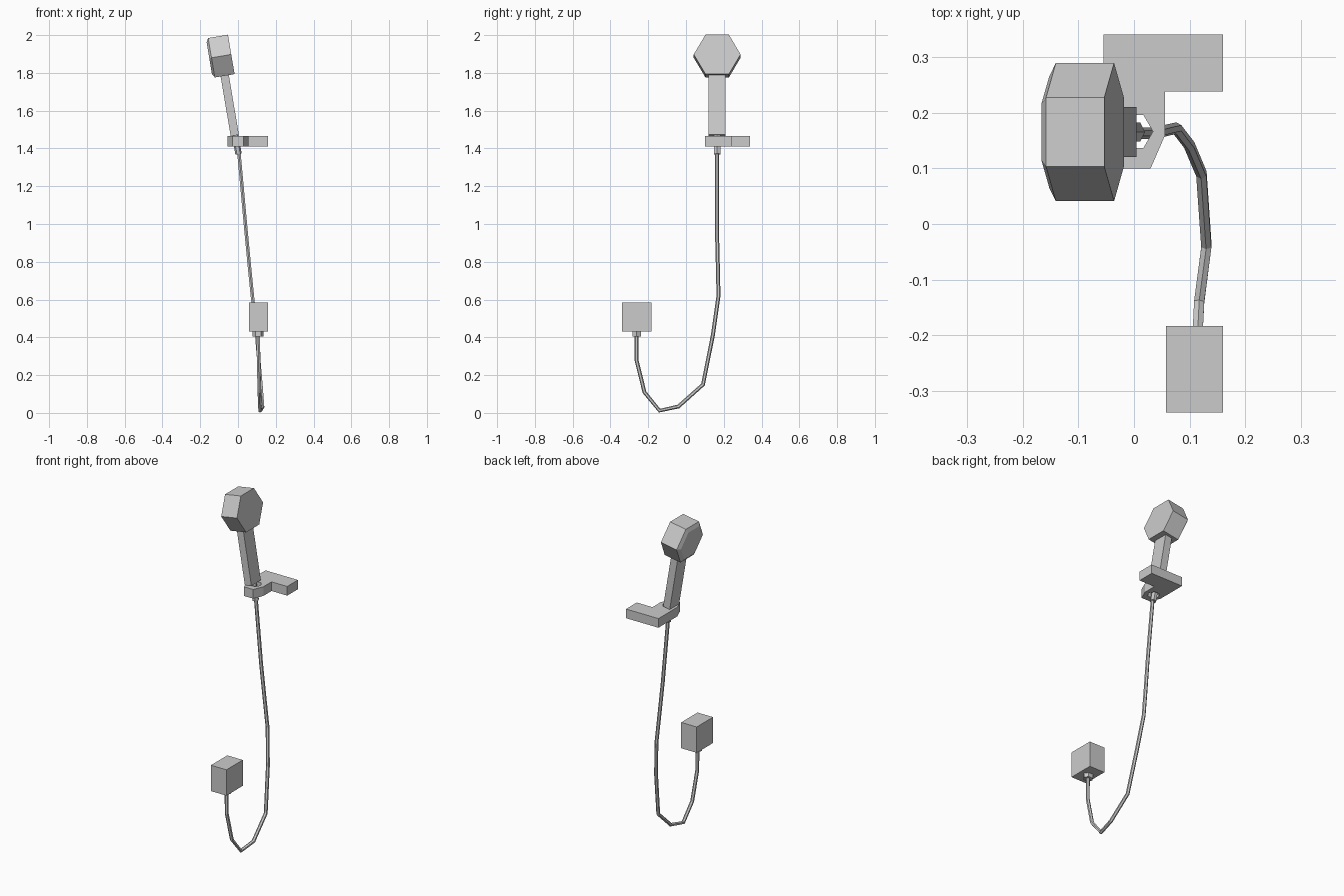
import bpy, bmesh, math
from mathutils import Matrix, Vector

if "Cube" in bpy.data.objects:
    bpy.data.objects.remove(bpy.data.objects["Cube"])

# Tilted frame shared by the head, handle and connector
TILT = Matrix.Translation((-0.088, 0.165, 1.889)) @ Matrix.Rotation(math.radians(-9.6), 4, 'Y')


def loft(name, rings, matrix=Matrix()):
    """Skin a list of equal-length point rings and cap both ends."""
    bm = bmesh.new()
    loops = [[bm.verts.new(matrix @ Vector(p)) for p in r] for r in rings]
    n = len(loops[0])
    for a, b in zip(loops, loops[1:]):
        for i in range(n):
            j = (i + 1) % n
            bm.faces.new((a[i], a[j], b[j], b[i]))
    bm.faces.new(loops[0][::-1])
    bm.faces.new(loops[-1])
    bmesh.ops.recalc_face_normals(bm, faces=bm.faces)
    me = bpy.data.meshes.new(name)
    bm.to_mesh(me)
    bm.free()
    ob = bpy.data.objects.new(name, me)
    bpy.context.collection.objects.link(ob)
    return ob


def hexagon(ru, rv=None):
    rv = rv or ru
    return [(ru * math.cos(k * math.pi / 3), rv * math.sin(k * math.pi / 3)) for k in range(6)]


def rect(x0, x1, y0, y1, z):
    return [(x0, y0, z), (x1, y0, z), (x1, y1, z), (x0, y1, z)]


# Shower head: hexagonal drum with a shallow raised spray face
loft("shower_head", [[(x, u, v) for u, v in hexagon(r, r * 0.985)]
                     for x, r in ((0.053, 0.124), (-0.053, 0.124), (-0.065, 0.1))], TILT)

# Handle and the hose connector below it
loft("handle", [rect(-0.022, 0.022, -0.045, 0.045, z) for z in (-0.426, -0.085)], TILT)
loft("hose_connector", [[(u + 0.003, v, z) for u, v in hexagon(0.017, 0.020)]
                        for z in (-0.527, -0.42)], TILT)

# Wall bracket: arm with a hexagonal holder
outline = [(-0.03, 0.10), (0.03, 0.10), (0.056, 0.16), (0.056, 0.238), (0.16, 0.238),
           (0.16, 0.34), (-0.055, 0.34), (-0.055, 0.16)]
bracket = loft("wall_bracket", [[(x, y, z) for x, y in outline] for z in (1.41, 1.465)])
cutter = loft("holder_hole_cutter", [[(u, v + 0.166, z) for u, v in hexagon(0.034)]
                                     for z in (1.35, 1.55)])
cutter.hide_render = True
cutter.hide_viewport = True
cut = bracket.modifiers.new("hole", 'BOOLEAN')
cut.operation = 'DIFFERENCE'
cut.solver = 'EXACT'
cut.object = cutter

# Water box with its outlet nut
loft("water_box", [rect(0.057, 0.16, -0.338, -0.183, z) for z in (0.43, 0.585)])
loft("outlet_nut", [[(u + 0.106, v - 0.262, z) for u, v in hexagon(0.029, 0.026)]
                    for z in (0.405, 0.435)])

# Flexible hose hanging in a loop
path = [(0.004, 0.163, 1.385), (0.039, 0.163, 1.0), (0.058, 0.168, 0.8), (0.076, 0.172, 0.62),
        (0.099, 0.142, 0.41), (0.121, 0.09, 0.15), (0.130, -0.04, 0.034), (0.117, -0.14, 0.012),
        (0.113, -0.22, 0.11), (0.109, -0.262, 0.28), (0.107, -0.262, 0.42)]
curve = bpy.data.curves.new("hose", 'CURVE')
curve.dimensions = '3D'
curve.bevel_depth = 0.0105
curve.bevel_resolution = 1
curve.use_fill_caps = True
spline = curve.splines.new('POLY')
spline.points.add(len(path) - 1)
for point, co in zip(spline.points, path):
    point.co = (*co, 1)
spline.use_smooth = False
bpy.context.collection.objects.link(bpy.data.objects.new("hose", curve))
